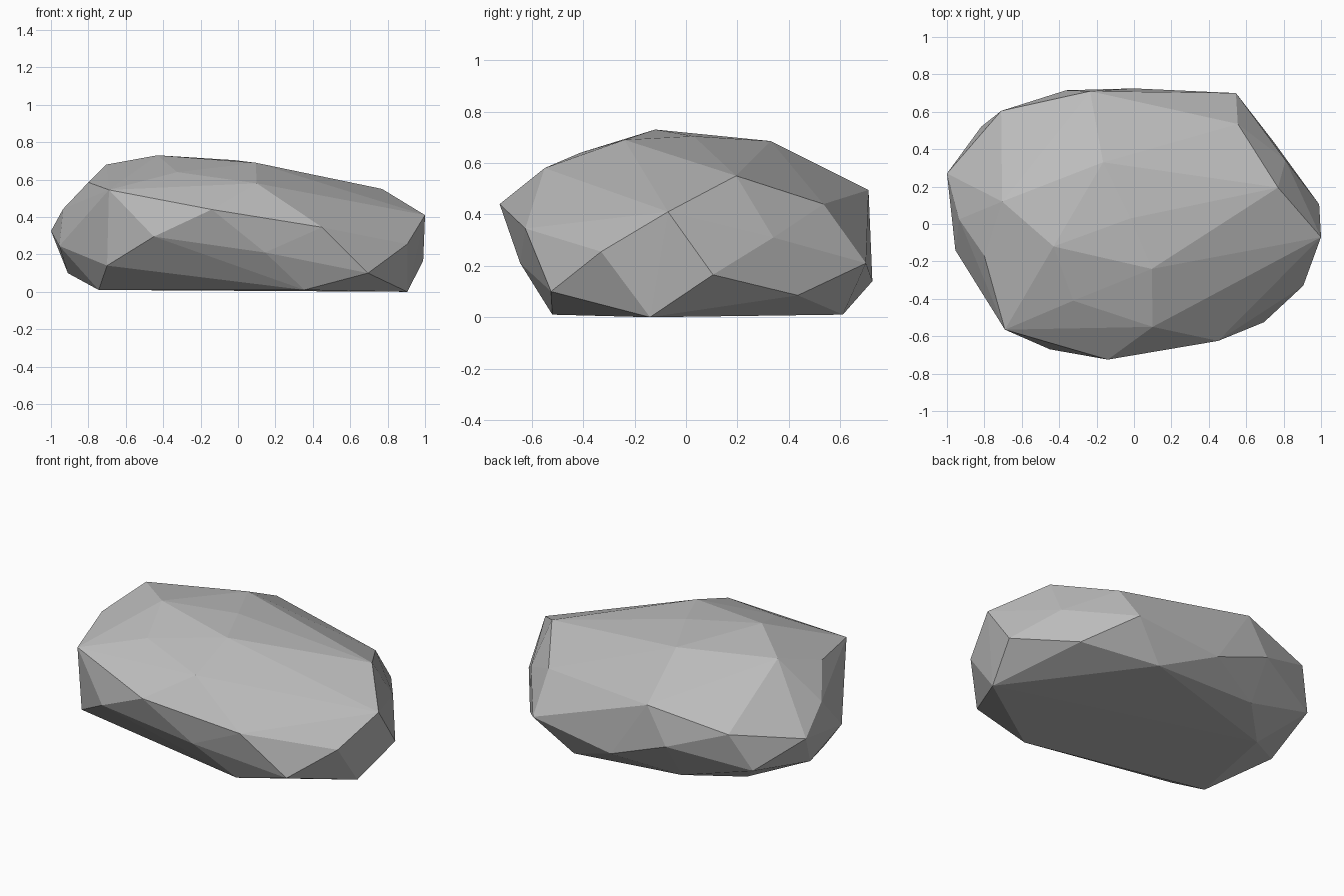
import bpy, bmesh

# Corner points of the boulder, grouped by the ring they belong to
CROWN = [(-.43, -.12, .73), (-.02, .03, .704), (.095, -.24, .69), (-.165, .33, .685),
         (-.705, .12, .68), (-.325, -.41, .64), (-.80, -.17, .585), (.1, -.55, .58),
         (.77, .195, .55), (-.69, -.565, .545)]
GIRDLE = [(1, -.07, .41), (.555, .535, .44), (-.235, .71, .495), (-.785, .33, .465),
          (-.71, .605, .40), (-.935, .025, .443), (-1, .27, .325), (-.14, -.725, .44),
          (.45, -.625, .345), (-.45, -.67, .295), (.81, .34, .31)]
SKIRT = [(.99, .105, .165), (.905, -.33, .255), (.695, -.525, .10), (.145, -.645, .21),
         (-.955, -.14, .245), (-.70, -.51, .14), (-.91, .10, .10), (-.817, .52, .175),
         (-.363, .715, .275), (0, .725, .14), (.545, .70, .21), (.75, .435, .085)]
BASE = [(.905, -.14, 0), (.355, -.52, .01), (-.745, -.28, .01), (-.63, .31, .01),
        (-.37, .57, .05), (.33, .61, .01)]

# Faceted boulder: wrap the corner points in a convex skin
bm = bmesh.new()
for p in CROWN + GIRDLE + SKIRT + BASE:
    bm.verts.new(p)
bmesh.ops.convex_hull(bm, input=bm.verts[:])
loose = [v for v in bm.verts if not v.link_faces]
bmesh.ops.delete(bm, geom=loose, context='VERTS')
bmesh.ops.recalc_face_normals(bm, faces=bm.faces[:])

mesh = bpy.data.meshes.new("boulder")
bm.to_mesh(mesh)
bm.free()

# Single stone colour
stone = bpy.data.materials.new("grey stone")
stone.diffuse_color = (.5, .5, .5, 1)
mesh.materials.append(stone)

boulder = bpy.data.objects.new("boulder", mesh)
bpy.context.collection.objects.link(boulder)
